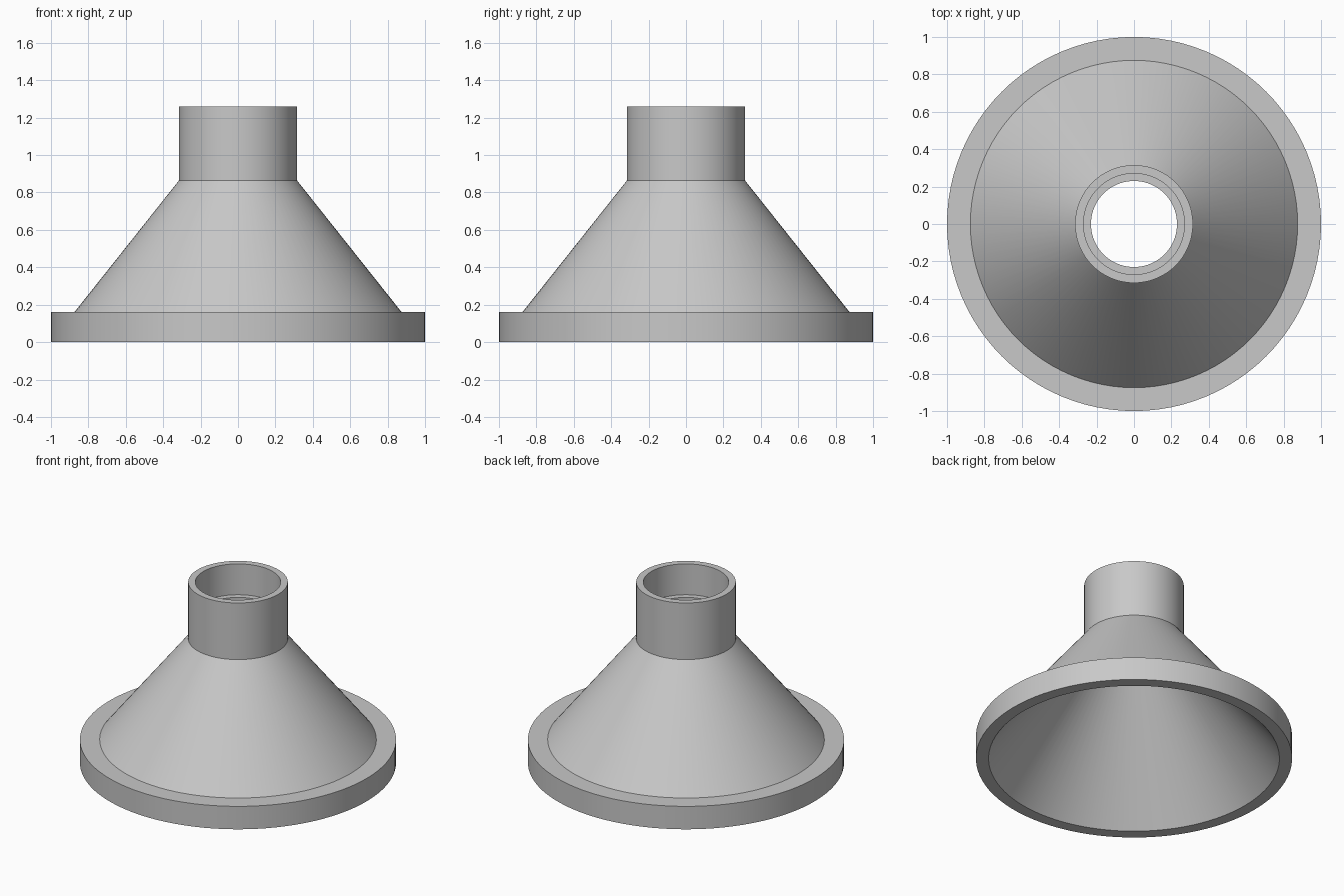
import bpy
import bmesh
import math
from mathutils import Matrix

SEGMENTS = 96

cube = bpy.data.objects.get("Cube")
if cube:
    bpy.data.objects.remove(cube, do_unlink=True)

# Single plain grey
grey = bpy.data.materials.new("plain grey")
grey.use_nodes = True
colour = (0.58, 0.58, 0.58, 1)
grey.diffuse_color = colour
grey.node_tree.nodes["Principled BSDF"].inputs["Base Color"].default_value = colour


def lathe(name, profile, material):
    """Revolve a closed (radius, height) profile around the z axis."""
    bm = bmesh.new()
    rings = []
    for i in range(SEGMENTS):
        turn = Matrix.Rotation(2 * math.pi * i / SEGMENTS, 3, "Z")
        rings.append([bm.verts.new((turn[0][0] * r, turn[1][0] * r, z)) for r, z in profile])
    count = len(profile)
    for i, ring in enumerate(rings):
        following = rings[(i + 1) % SEGMENTS]
        for j in range(count):
            k = (j + 1) % count
            bm.faces.new((ring[j], following[j], following[k], ring[k]))
    bmesh.ops.recalc_face_normals(bm, faces=bm.faces)
    mesh = bpy.data.meshes.new(name)
    bm.to_mesh(mesh)
    bm.free()
    mesh.materials.append(material)
    obj = bpy.data.objects.new(name, mesh)
    bpy.context.collection.objects.link(obj)
    bpy.ops.object.select_all(action="DESELECT")
    obj.select_set(True)
    bpy.context.view_layer.objects.active = obj
    bpy.ops.object.shade_smooth_by_angle(angle=math.radians(30))
    return obj


# Outer skin: flange, cone and neck
outside = [(1.0, 0.0), (1.0, 0.16), (0.875, 0.16), (0.315, 0.865), (0.315, 1.26)]
# Inner skin: socket, ledge, narrow bore and hollow cone
inside = [(0.27, 1.26), (0.27, 1.045), (0.23, 1.045), (0.23, 0.865), (0.92, 0.0)]
lathe("flanged_funnel", outside + inside, grey)
